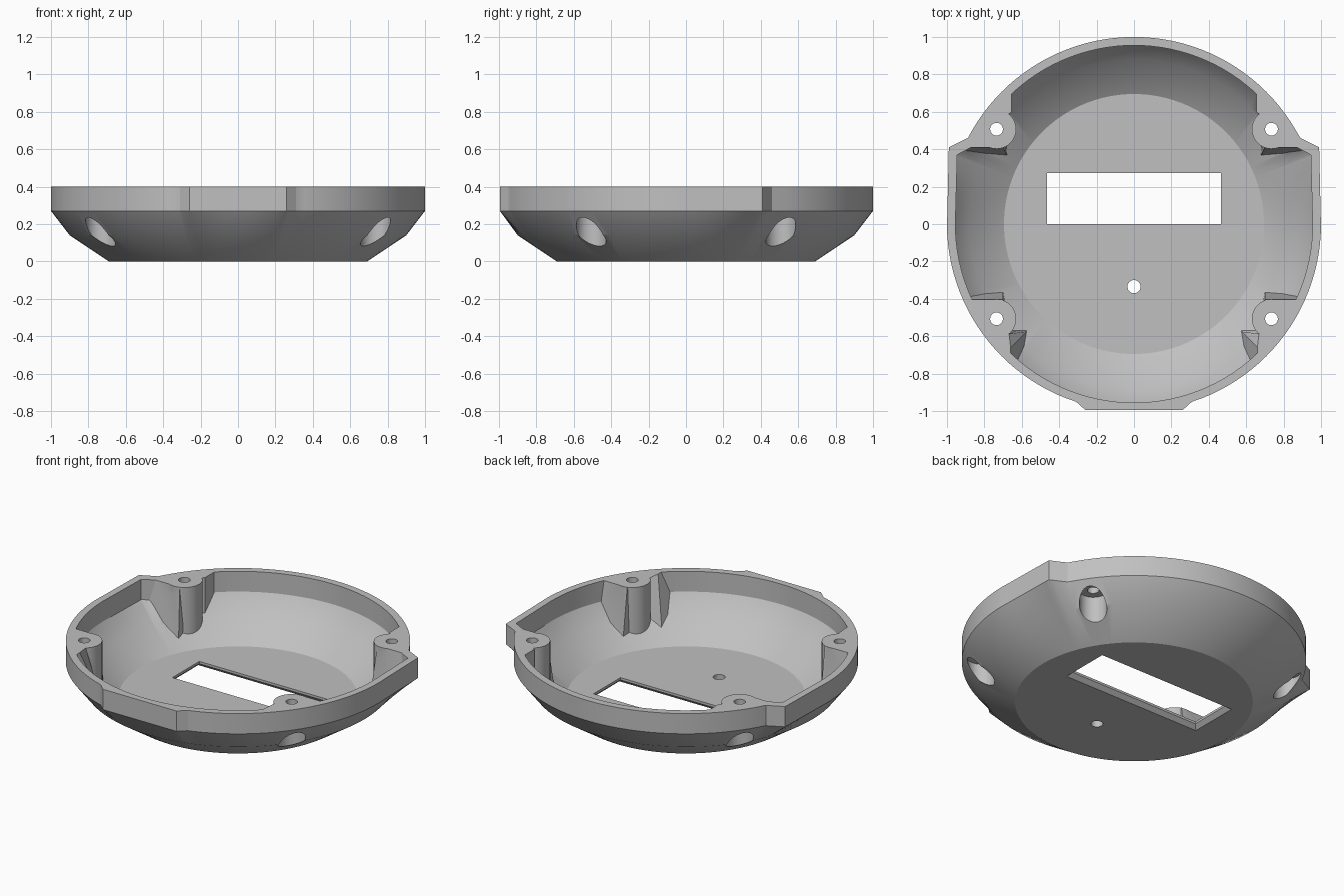
import bpy, bmesh
from math import sin, cos, tau, atan2, hypot, pi

cube = bpy.data.objects.get("Cube")
if cube:
    bpy.data.objects.remove(cube, do_unlink=True)

grey = bpy.data.materials.new("plain grey")
grey.use_nodes = True
colour = (0.53, 0.53, 0.53, 1)
grey.diffuse_color = colour
grey.node_tree.nodes["Principled BSDF"].inputs["Base Color"].default_value = colour


def loft(name, rings):
    """Closed solid through rings of equal point count."""
    bm = bmesh.new()
    loops = [[bm.verts.new(p) for p in ring] for ring in rings]
    n = len(loops[0])
    for low, high in zip(loops, loops[1:]):
        for i in range(n):
            j = (i + 1) % n
            bm.faces.new((low[i], low[j], high[j], high[i]))
    bm.faces.new(loops[0][::-1])
    bm.faces.new(loops[-1])
    bmesh.ops.recalc_face_normals(bm, faces=bm.faces[:])
    mesh = bpy.data.meshes.new(name)
    bm.to_mesh(mesh)
    bm.free()
    mesh.materials.append(grey)
    ob = bpy.data.objects.new(name, mesh)
    bpy.context.collection.objects.link(ob)
    return ob


def cylinder(name, x, y, r, z0, z1, n=40):
    circle = [(x + r * cos(tau * i / n), y + r * sin(tau * i / n)) for i in range(n)]
    return loft(name, [[(px, py, z) for px, py in circle] for z in (z0, z1)])


def cut(target, tool):
    """Subtract the tool from the target and discard it."""
    tool.hide_render = True
    mod = target.modifiers.new("cut", "BOOLEAN")
    mod.operation = "DIFFERENCE"
    mod.solver = "EXACT"
    mod.object = tool
    bpy.context.view_layer.objects.active = target
    bpy.ops.object.modifier_apply(modifier=mod.name)
    bpy.data.objects.remove(tool, do_unlink=True)


# Rim outline: a circle with straight tabs, mirrored across x
outer_tabs = [((0.89, 0.46), (0.99, 0.41)), ((0.99, 0.41), (0.998, 0.05)),
              ((0.31, -0.95), (0.26, -0.995)), ((0.26, -0.995), (0, -0.995))]
inner_tabs = [((0.86, 0.415), (0.945, 0.37)), ((0.945, 0.37), (0.955, 0))]


def rim_radius(angle, base, tabs):
    dx, dy = abs(cos(angle)), sin(angle)
    a = atan2(dy, dx)
    for (px, py), (qx, qy) in tabs:
        lo, hi = sorted((atan2(py, px), atan2(qy, qx)))
        if lo - 1e-6 <= a <= hi + 1e-6:
            ex, ey = qx - px, qy - py
            return (px * ey - py * ex) / (dx * ey - dy * ex)
    return base


def bowl(name, profile, base, tabs):
    angles = {round(tau * i / 120, 5) for i in range(120)}
    for tab in tabs:
        for px, py in tab:
            a = atan2(py, px)
            angles |= {round(a % tau, 5), round((pi - a) % tau, 5)}
    angles = sorted(angles)
    angles = [a for i, a in enumerate(angles) if i == 0 or a - angles[i - 1] > 0.0005]
    rings = []
    for z, r in profile:
        radii = [r or rim_radius(a, base, tabs) for a in angles]
        rings.append([(k * cos(a), k * sin(a), z) for a, k in zip(angles, radii)])
    return loft(name, rings)


# None in a profile means the full rim outline
housing = bowl("round_housing", [(0, 0.69), (0.14, 0.9), (0.27, None), (0.4, None)],
               1.0, outer_tabs)
cavity = bowl("cavity", [(0.04, 0.695), (0.16, 0.88), (0.27, None), (0.5, None)],
              0.955, inner_tabs)

# Screw posts and flared corner blocks, left standing in the cavity
HOLE_X, HOLE_Y = 0.735, 0.507
rear_top = [(0.655, 1.2), (0.655, 0.6), (0.69, 0.57), (0.7, 0.41), (1.2, 0.41), (1.2, 1.2)]
rear_low = [(0.655, 1.2), (0.655, 0.6), (0.69, 0.57), (0.68, 0.37), (1.2, 0.37), (1.2, 1.2)]
front_top = [(0.66, 1.2), (0.66, 0.66), (0.67, 0.57), (0.7, 0.405), (1.2, 0.405), (1.2, 1.2)]
front_low = [(0.57, 1.2), (0.57, 0.57), (0.66, 0.57), (0.7, 0.365), (1.2, 0.365), (1.2, 1.2)]
for sx in (-1, 1):
    for sy, low, top in ((1, rear_low, rear_top), (-1, front_low, front_top)):
        block = loft("corner_block", [[(sx * x, sy * y, z) for x, y in pts]
                                      for z, pts in ((-0.1, low), (0.1, low), (0.4, top), (0.6, top))])
        cut(cavity, block)
        cut(cavity, cylinder("post", sx * HOLE_X, sy * HOLE_Y, 0.105, -0.12, 0.62))
cut(housing, cavity)

# Screw holes with wide counterbores from below
for sx in (-1, 1):
    for sy in (-1, 1):
        cut(housing, cylinder("counterbore", sx * HOLE_X, sy * HOLE_Y, 0.08, -0.1, 0.25))
        cut(housing, cylinder("screw_hole", sx * HOLE_X, sy * HOLE_Y, 0.034, 0.2, 0.6))

# Small floor hole
cut(housing, cylinder("floor_hole", 0, -0.335, 0.035, -0.1, 0.2))


# Rectangular window, chamfered on the underside
def rectangle(z, grow):
    x, y0, y1 = 0.465 + grow, -grow, 0.272 + grow
    return [(-x, y0, z), (x, y0, z), (x, y1, z), (-x, y1, z)]


cut(housing, loft("window", [rectangle(-0.02, 0.045), rectangle(0.025, 0), rectangle(0.2, 0)]))

# Smooth curved walls, keep crisp edges
bpy.ops.object.select_all(action="DESELECT")
housing.select_set(True)
bpy.context.view_layer.objects.active = housing
bpy.ops.object.shade_smooth_by_angle(angle=0.5)
